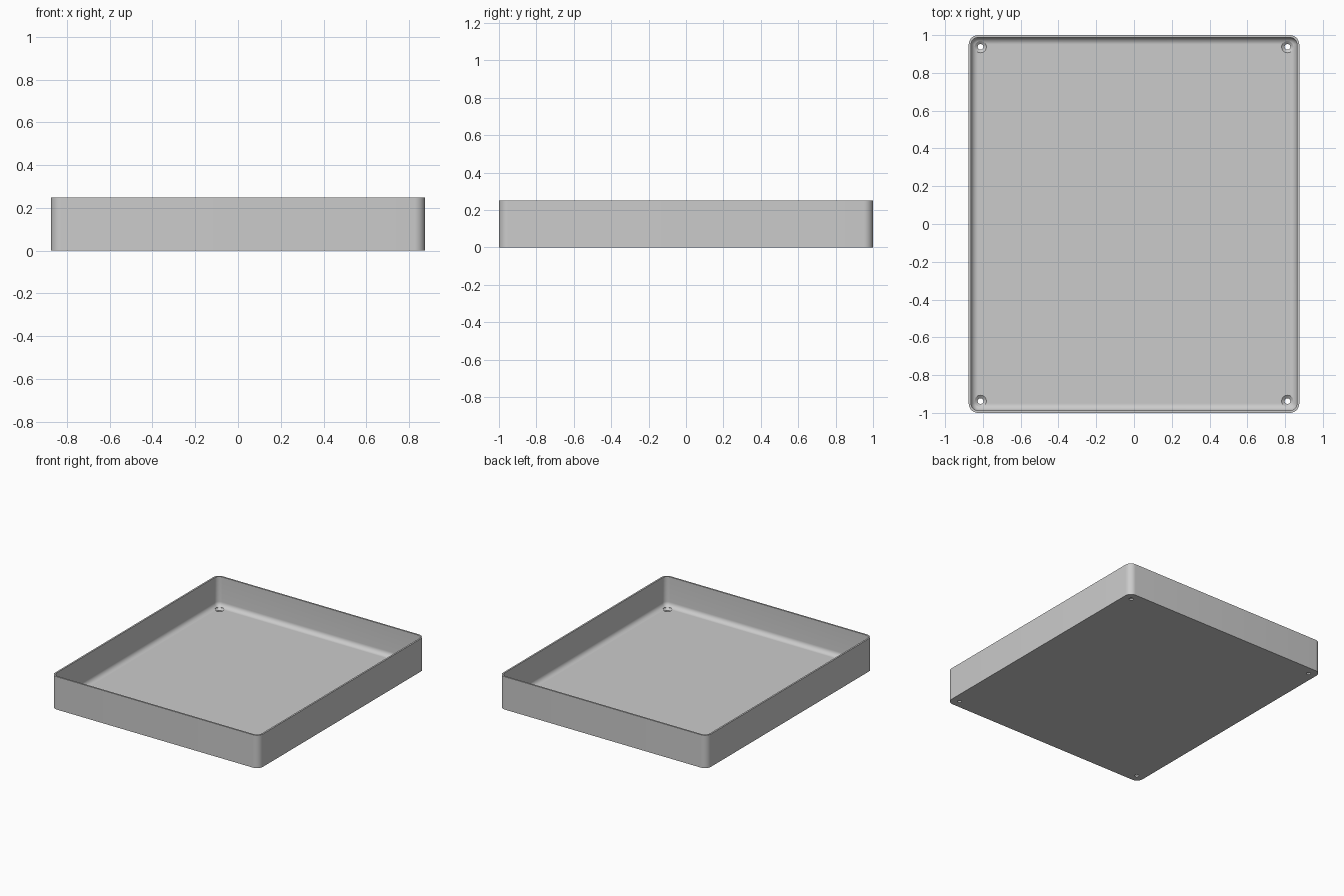
import bpy, bmesh, math

cube = bpy.data.objects.get("Cube")
if cube:
    bpy.data.objects.remove(cube)

HALF_X, HALF_Y, HEIGHT = 0.875, 1.0, 0.25
WALL, FLOOR, CORNER, FILLET = 0.0125, 0.025, 0.05, 0.035
HOLE_X, HOLE_Y, HOLE_R, SINK_R = 0.8125, 0.9375, 0.015, 0.031
STEPS = 10

grey = bpy.data.materials.new("plain grey")
grey.use_nodes = True
colour = (0.6, 0.6, 0.6, 1)
grey.diffuse_color = colour
grey.node_tree.nodes["Principled BSDF"].inputs["Base Color"].default_value = colour


def make_object(name, bm):
    bmesh.ops.recalc_face_normals(bm, faces=bm.faces)
    mesh = bpy.data.meshes.new(name)
    bm.to_mesh(mesh)
    bm.free()
    mesh.materials.append(grey)
    obj = bpy.data.objects.new(name, mesh)
    bpy.context.collection.objects.link(obj)
    return obj


def rounded_rect(inset):
    """Outline offset inward from the outer wall."""
    r = CORNER - inset
    pts = []
    for i, (sx, sy) in enumerate([(1, 1), (-1, 1), (-1, -1), (1, -1)]):
        for k in range(STEPS + 1):
            a = math.pi / 2 * (i + k / STEPS)
            pts.append((sx * (HALF_X - CORNER) + r * math.cos(a),
                        sy * (HALF_Y - CORNER) + r * math.sin(a)))
    return pts


def circle(radius, cx, cy, n=32):
    return [(cx + radius * math.cos(math.tau * k / n),
             cy + radius * math.sin(math.tau * k / n)) for k in range(n)]


def loft(bm, sections):
    """Closed solid through a list of (outline, z)."""
    rings = [[bm.verts.new((x, y, z)) for x, y in pts] for pts, z in sections]
    for lo, hi in zip(rings, rings[1:]):
        n = len(lo)
        for i in range(n):
            j = (i + 1) % n
            bm.faces.new((lo[i], lo[j], hi[j], hi[i]))
    bm.faces.new(rings[0])
    bm.faces.new(rings[-1])


# Tray: outer wall, rim, inner wall, fillet down to the floor
sections = [(0, 0), (0, HEIGHT), (WALL, HEIGHT)]
for k in range(9):
    a = math.pi / 2 * k / 8
    sections.append((WALL + FILLET * (1 - math.cos(a)),
                     FLOOR + FILLET * (1 - math.sin(a))))
bm = bmesh.new()
loft(bm, [(rounded_rect(d), z) for d, z in sections])
tray = make_object("tray", bm)

# Countersunk screw holes in the four corners
bm = bmesh.new()
for sx in (-1, 1):
    for sy in (-1, 1):
        steps = [(HOLE_R, -0.05), (HOLE_R, FLOOR / 2), (SINK_R, FLOOR), (SINK_R, 0.1)]
        loft(bm, [(circle(r, sx * HOLE_X, sy * HOLE_Y), z) for r, z in steps])
cutter = make_object("hole_cutter", bm)
cutter.hide_render = True

bpy.ops.object.select_all(action='DESELECT')
tray.select_set(True)
bpy.context.view_layer.objects.active = tray
holes = tray.modifiers.new("screw holes", 'BOOLEAN')
holes.operation = 'DIFFERENCE'
holes.solver = 'EXACT'
holes.object = cutter
bpy.ops.object.modifier_apply(modifier=holes.name)
bpy.data.objects.remove(cutter)
bpy.ops.object.shade_smooth_by_angle(angle=math.radians(30))
